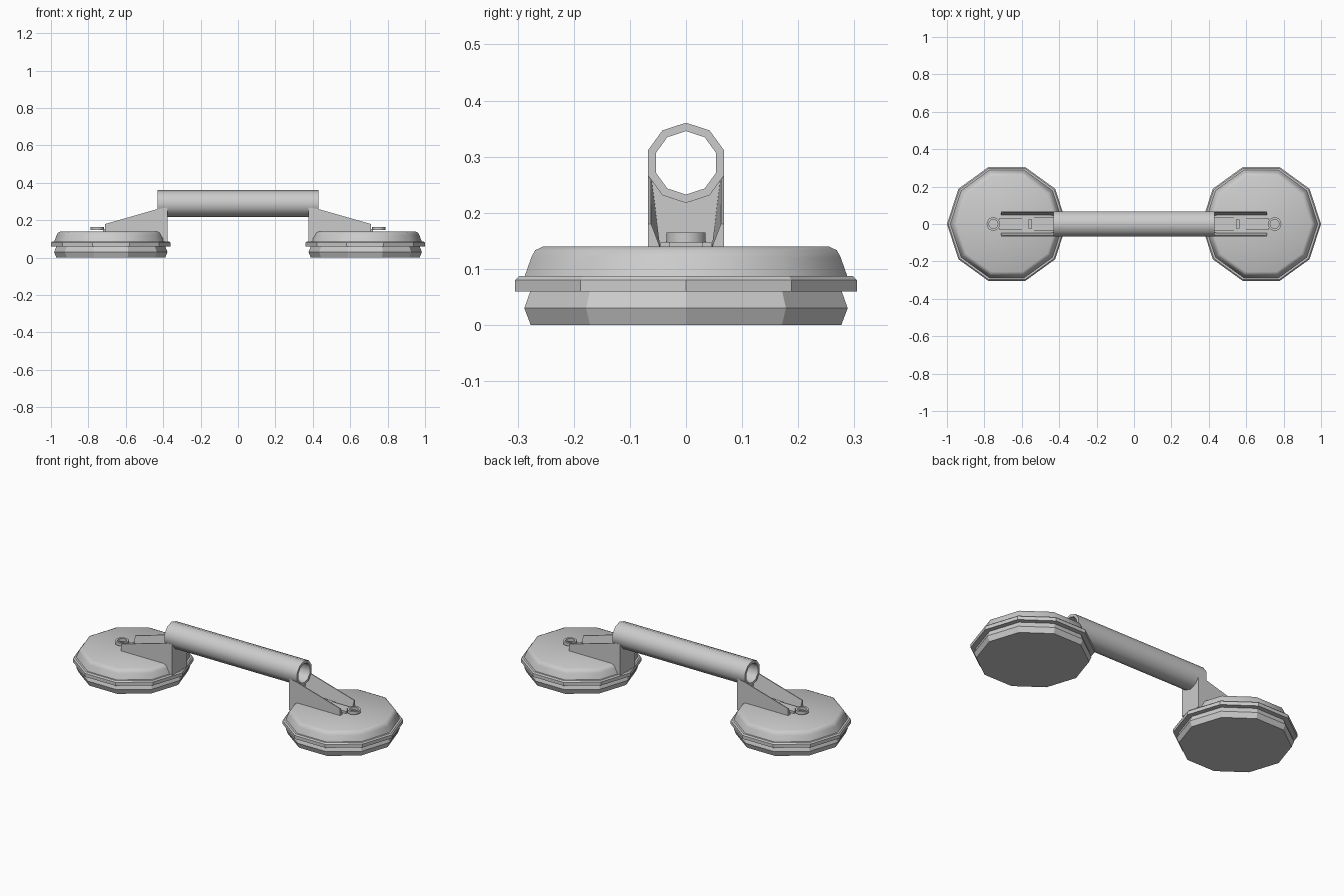
import bpy, bmesh, math

cube = bpy.data.objects.get("Cube")
if cube:
    bpy.data.objects.remove(cube, do_unlink=True)

grey = bpy.data.materials.new("light_grey")
grey.use_nodes = True
colour = (0.6, 0.6, 0.6, 1)
grey.diffuse_color = colour
grey.node_tree.nodes["Principled BSDF"].inputs["Base Color"].default_value = colour

SIDES = 10
PAD_X = 0.68


def finish(name, bm, angle=None):
    """Turn a bmesh into a named object, smooth below the given angle."""
    bmesh.ops.recalc_face_normals(bm, faces=bm.faces)
    mesh = bpy.data.meshes.new(name)
    bm.to_mesh(mesh)
    bm.free()
    mesh.materials.append(grey)
    ob = bpy.data.objects.new(name, mesh)
    bpy.context.collection.objects.link(ob)
    if angle:
        bpy.ops.object.select_all(action="DESELECT")
        ob.select_set(True)
        bpy.context.view_layer.objects.active = ob
        bpy.ops.object.shade_smooth_by_angle(angle=math.radians(angle))
    return ob


def loft(name, rings, angle=None, closed=False):
    """Skin a row of equal rings; cap the ends or join them up."""
    bm = bmesh.new()
    rows = [[bm.verts.new(p) for p in ring] for ring in rings]
    pairs = list(zip(rows, rows[1:]))
    if closed:
        pairs.append((rows[-1], rows[0]))
    else:
        bm.faces.new(rows[0])
        bm.faces.new(rows[-1])
    n = len(rows[0])
    for a, b in pairs:
        for i in range(n):
            j = (i + 1) % n
            bm.faces.new((a[i], a[j], b[j], b[i]))
    return finish(name, bm, angle)


def circle(r, n=SIDES):
    return [(r * math.cos(math.tau * i / n), r * math.sin(math.tau * i / n)) for i in range(n)]


def turned(name, x, profile, angle=None, closed=False, n=SIDES):
    """Turn (radius, z) points about an upright axis."""
    rings = [[(x + u, v, z) for u, v in circle(r, n)] for r, z in profile]
    return loft(name, rings, angle, closed)


def box(name, x0, x1, half_y, z0, z1):
    corners = [(x0, -half_y), (x1, -half_y), (x1, half_y), (x0, half_y)]
    return loft(name, [[(x, y, z) for x, y in corners] for z in (z0, z1)])


# Hollow handle tube
tube = [(0.0715, -0.43), (0.0715, 0.43), (0.0565, 0.43), (0.0565, -0.43)]
loft("handle_tube", [[(x, v, 0.289 + u) for u, v in circle(r)] for r, x in tube], 40, True)

for side, s in (("left", 1), ("right", -1)):
    # Rubber cup, rim and domed cover
    turned(side + "_suction_cup", s * PAD_X, [(0.291, 0), (0.303, 0.03), (0.291, 0.062)])
    turned(side + "_rim", s * PAD_X, [(0.32, 0.06), (0.32, 0.08), (0.313, 0.087)])
    turned(side + "_cover", s * PAD_X,
           [(0.303, 0.085), (0.29, 0.12), (0.283, 0.133), (0.268, 0.14)], 40)

    # Side plates, thinner along their top edge
    outline = [(0.38, 0.085), (0.43, 0.13), (0.71, 0.135), (0.71, 0.18), (0.43, 0.26), (0.38, 0.268)]
    for place, t in (("back", 1), ("front", -1)):
        outer = [(s * x, t * 0.068, z) for x, z in outline]
        inner = [(s * x, t * (0.045 if z < 0.15 else 0.062), z) for x, z in outline]
        loft(f"{side}_{place}_bracket_plate", [outer, inner])

    # Bracket wall cradling the tube
    half = [(0.066, 0.085), (0.066, 0.267), (0.042, 0.231)]
    section = half + [(0, 0.222)] + [(-y, z) for y, z in reversed(half)]
    loft(side + "_bracket_wall", [[(s * x, y, z) for y, z in section] for x in (0.378, 0.4)])

    # Release lever with pull ring
    box(side + "_lever_base", s * 0.40, s * 0.54, 0.036, 0.135, 0.15)
    box(side + "_lever_pivot", s * 0.535, s * 0.60, 0.045, 0.135, 0.148)
    box(side + "_lever_pin", s * 0.545, s * 0.565, 0.024, 0.14, 0.164)
    box(side + "_lever_tongue", s * 0.59, s * 0.722, 0.03, 0.135, 0.153)
    turned(side + "_pull_ring", s * 0.752,
           [(0.036, 0.147), (0.036, 0.165), (0.024, 0.165), (0.024, 0.147)], 40, True, 14)
